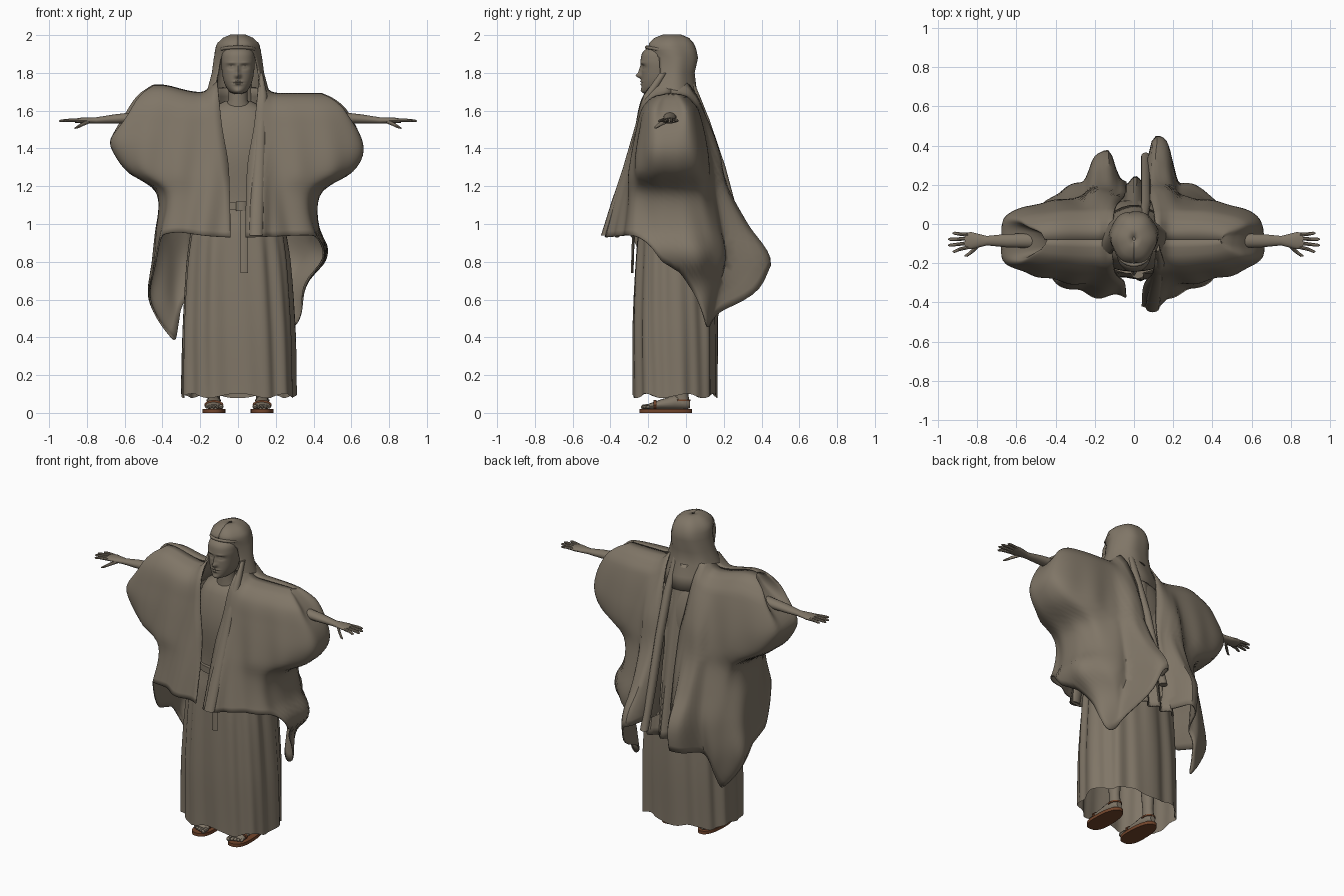
import bpy, bmesh
from math import sin, cos, pi, exp, radians
from mathutils import Vector

cube = bpy.data.objects.get("Cube")
if cube:
    bpy.data.objects.remove(cube, do_unlink=True)


def material(name, colour):
    m = bpy.data.materials.new(name)
    m.use_nodes = True
    m.diffuse_color = (*colour, 1)
    bsdf = next(n for n in m.node_tree.nodes if n.type == 'BSDF_PRINCIPLED')
    bsdf.inputs["Base Color"].default_value = (*colour, 1)
    return m


TAUPE = material("taupe", (0.215, 0.18, 0.135))
BROWN = material("sandal brown", (0.17, 0.06, 0.025))
X, Y, Z = Vector((1, 0, 0)), Vector((0, 1, 0)), Vector((0, 0, 1))


def curve(table, t):
    """Smooth interpolation through (position, value) pairs."""
    p = sorted(table)
    if t <= p[0][0]:
        return p[0][1]
    if t >= p[-1][0]:
        return p[-1][1]
    i = next(k for k in range(len(p) - 1) if t <= p[k + 1][0])

    def slope(k):
        a, b = p[max(k - 1, 0)], p[min(k + 1, len(p) - 1)]
        return (b[1] - a[1]) / (b[0] - a[0])
    h = p[i + 1][0] - p[i][0]
    s = (t - p[i][0]) / h
    q = s * s * (3 - 2 * s)
    return (p[i][1] * (1 - q) + p[i + 1][1] * q
            + h * s * (1 - s) * (slope(i) * (1 - s) - slope(i + 1) * s))


def bump(d, width, sharp=2):
    return exp(-abs(d / width) ** sharp)


def loft(name, rows, mat=TAUPE, closed=True, caps=True, thick=0):
    """Skin a list of point rows; closed rows may be capped at both ends."""
    bm = bmesh.new()
    vs = [[bm.verts.new(p) for p in r] for r in rows]
    n = len(rows[0])
    for a, b in zip(vs, vs[1:]):
        for i in range(n if closed else n - 1):
            j = (i + 1) % n
            bm.faces.new((a[i], a[j], b[j], b[i]))
    if closed and caps:
        bm.faces.new(vs[0])
        bm.faces.new(vs[-1])
    bmesh.ops.recalc_face_normals(bm, faces=bm.faces)
    mesh = bpy.data.meshes.new(name)
    bm.to_mesh(mesh)
    bm.free()
    mesh.materials.append(mat)
    ob = bpy.data.objects.new(name, mesh)
    bpy.context.collection.objects.link(ob)
    bpy.ops.object.select_all(action='DESELECT')
    ob.select_set(True)
    bpy.context.view_layer.objects.active = ob
    bpy.ops.object.shade_smooth_by_angle(angle=radians(40))
    if thick:
        mod = ob.modifiers.new("cloth", 'SOLIDIFY')
        mod.thickness, mod.offset = thick, 0


def tube(name, sections, u, v, n=12, mat=TAUPE):
    """Loft elliptical sections (x, y, z, radius along u, radius along v)."""
    rows = []
    for x, y, z, a, b in sections:
        rows.append([Vector((x, y, z)) + u * a * cos(2 * pi * k / n)
                     + v * b * sin(2 * pi * k / n) for k in range(n)])
    loft(name, rows, mat)


def power(c, e):
    return abs(c) ** e * (1 if c >= 0 else -1)


# Pleated robe with a narrow waist, open below
WIDTH = [(.09, .3), (.5, .29), (.95, .25), (1.1, .19), (1.4, .2), (1.6, .16), (1.65, .07)]
DEPTH = [(.09, .22), (.5, .22), (.95, .195), (1.1, .17), (1.4, .18), (1.6, .13), (1.65, .07)]
rows = []
for k in range(41):
    z = .09 + 1.56 * k / 40
    pleat = .014 * max(0, min(1, (1.15 - z) * 3))
    row = []
    for i in range(112):
        t = 2 * pi * i / 112
        f = 1 + pleat * 3 * (sin(9 * t + .6) * .6 + sin(16 * t + 2 * z) * .5)
        hem = .012 * sin(7 * t) if k == 0 else 0
        row.append((curve(WIDTH, z) * f * power(cos(t), .8),
                    -.06 + curve(DEPTH, z) * f * power(sin(t), .8), z + hem))
    rows.append(row)
loft("robe", rows, caps=False)

# Belt and its hanging tie
tube("belt", [(0, -.06, z, .215, .195) for z in (1.075, 1.115)], X, Y, 32)
tube("belt_knot", [(.02, -.26, z, .03, .018) for z in (1.07, 1.12)], X, Y)
tube("belt_tie", [(.032, y, z, .02, .007) for y, z in
                  ((-.285, .74), (-.28, .9), (-.262, 1.1))], X, Y, 4)

# Wide cloak, one draped half per side, closed along the shoulder ridge
FRONT = [(1.69, -.08), (1.68, -.15), (1.65, -.2), (1.6, -.235), (1.5, -.26), (1.3, -.3),
         (1.1, -.34), (.93, -.37)]
BACK = [(1.69, -.08), (1.68, -.01), (1.65, .03), (1.6, .07), (1.4, .12), (1.2, .15), (1, .19),
        (.8, .22), (.4, .17)]
INNER = [(1.68, .11), (1.5, .085), (1.3, .05), (.93, .04)]
RIDGE = [(1.6, 0), (1.4, .05), (1.2, .07), (1, .13), (.8, .215), (.5, .17)]
LEFT_OUT = [(1.69, .46), (1.66, .53), (1.6, .6), (1.45, .655), (1.36, .655), (1.27, .59),
            (1.19, .45), (1.1, .41), (.96, .425), (.88, .465), (.8, .455), (.72, .385),
            (.65, .35), (.5, .345)]
RIGHT_OUT = [(1.69, .48), (1.66, .56), (1.6, .62), (1.45, .68), (1.36, .645), (1.27, .57),
             (1.19, .44), (1.1, .41), (.95, .43), (.8, .45), (.62, .48), (.5, .44), (.38, .36)]
LEFT_HEM = [(-90, .93), (-35, .94), (-20, .92), (-8, .86), (10, .66), (32, .48), (46, .46),
            (62, .56), (78, .76), (90, .8)]
RIGHT_HEM = [(-90, .93), (-30, .94), (-10, .78), (10, .58), (30, .39), (48, .48),
             (70, .64), (90, .68)]


def cloak(name, side, out, hem, ridge_x, ridge_gain, front_gain, rise, notch, box):
    rows = []
    for k in range(37):
        v = (k / 36) ** 1.4
        row = []
        for i in range(81):
            deg = -90 + 180 * i / 80
            a = radians(deg)
            z = 1.69 - (1.69 - curve(hem, deg)) * v
            inner, yf, yb = curve(INNER, z), curve(FRONT, z), curve(BACK, z)
            reach = curve(out, z) - notch * bump(deg + 3, 16) * bump(z - 1.62, .1)
            x = inner + (reach - inner) * max(cos(a), 0) ** .8
            mid = -.08
            y = mid + (yb - mid if a > 0 else mid - yf) * power(sin(a), box)
            if a > 0:
                y += ridge_gain * curve(RIDGE, z) * bump(x - ridge_x, .07, 4)
            else:
                y -= front_gain * max(0, 1.45 - z) * bump(x - .09, .06, 4)
            # soft folds growing toward the hem
            y += .014 * v * sin(x * 34 + z * 5) * abs(sin(a))
            x += .012 * v * sin(deg * .16 + z * 7) * cos(a)
            # raised shoulder puff and a collar climbing to the hood
            z += (rise * bump(x - .42, .14) + .08 * bump(x - .1, .05)) * (1 - v) ** 4
            row.append((side * x, y, z))
        rows.append(row)
    loft(name, rows, closed=False, thick=.008)


cloak("left_cloak", 1, LEFT_OUT, LEFT_HEM, .135, 1, .13, 0, .05, .58)
cloak("right_cloak", -1, RIGHT_OUT, RIGHT_HEM, .165, .7, 0, .045, .15, .45)

# Veil panel down the back, with a loose fold, and scarf end down the front
rows = []
for k in range(25):
    v = k / 24
    rows.append([(.011 * u * (1 + .2 * v),
                  .05 + .17 * v ** .8 + .02 * v * sin(u * .9 + 1) - .0006 * u * u * (1 - v),
                  1.72 - 1.06 * v) for u in range(-10, 11)])
loft("back_veil", rows, closed=False, thick=.01)
tube("back_fold", [(.05, .02, 1.76, .02, .02), (.06, .1, 1.55, .025, .025),
                   (.06, .18, 1.3, .025, .03), (.06, .26, 1, .025, .03),
                   (.06, .34, .74, .025, .025)], X, Y)
tube("front_scarf", [(.122, -.12, 1.8, .008, .02), (.13, -.2, 1.68, .025, .025),
                     (.12, -.255, 1.5, .028, .02), (.11, -.315, 1.3, .03, .018),
                     (.1, -.38, 1.1, .035, .02), (.095, -.428, .94, .035, .022)], X, Y)

# Hood open at the face, flowing onto the shoulders
HOOD = [(2, .006, -.075, .008, 0), (1.998, .04, -.075, .05, 0), (1.982, .076, -.075, .09, 0),
        (1.957, .102, -.078, .116, 0), (1.938, .111, -.075, .123, 0), (1.92, .115, -.07, .125, .5),
        (1.88, .121, -.06, .122, .85), (1.8, .132, -.07, .112, .95), (1.72, .155, -.08, .13, .9),
        (1.65, .185, -.08, .155, .8), (1.57, .2, -.08, .17, .7)]
rows = []
for z, rx, yc, ry, gap in HOOD:
    row = []
    for i in range(41):
        t = gap + (2 * pi - 2 * gap) * i / 40
        f = 1 + .025 * sin(6 * t + 9 * z)
        row.append((rx * f * sin(t), yc - ry * f * cos(t), z))
    rows.append(row)
loft("hood", rows, closed=False, thick=.008)
bpy.ops.mesh.primitive_torus_add(major_radius=.09, minor_radius=.009, major_segments=32,
                                 minor_segments=8, location=(0, -.12, 1.92),
                                 rotation=(radians(-10), 0, 0))
band = bpy.context.object
band.name = "hair_band"
band.data.materials.append(TAUPE)
bpy.ops.object.shade_smooth()

# Head with a sculpted face
HEAD_W = [(1.688, .02), (1.7, .045), (1.74, .07), (1.8, .084), (1.87, .088), (1.92, .076), (1.955, .03)]
HEAD_F = [(1.688, -.215), (1.7, -.232), (1.74, -.235), (1.82, -.235), (1.87, -.24), (1.92, -.22), (1.955, -.15)]
FEATURES = [(0, 1.785, .014, .014, .026), (0, 1.812, .01, .026, .015), (0, 1.754, .024, .005, .008),
            (0, 1.74, .02, .006, .008), (0, 1.747, .026, .003, -.005), (0, 1.705, .02, .012, .006),
            (.034, 1.832, .02, .012, -.012), (-.034, 1.832, .02, .012, -.012),
            (.034, 1.83, .012, .006, .008), (-.034, 1.83, .012, .006, .008),
            (.036, 1.853, .024, .006, .005), (-.036, 1.853, .024, .006, .005)]
rows = []
for k in range(60):
    z = 1.688 + .267 * k / 59
    row = []
    for i in range(80):
        t = 2 * pi * i / 80
        x, half = curve(HEAD_W, z) * power(cos(t), .9), (-.04 - curve(HEAD_F, z)) / 2
        y = -.04 - half + half * power(sin(t), .9)
        if sin(t) < 0:
            y -= sum(amp * bump(x - fx, sx) * bump(z - fz, sz) for fx, fz, sx, sz, amp in FEATURES)
        row.append((x, y, z))
    rows.append(row)
loft("head", rows)
tube("neck", [(0, -.1, 1.6, .08, .07), (0, -.115, 1.66, .05, .05), (0, -.125, 1.76, .05, .05)], X, Y, 20)

for side, label in ((1, "left"), (-1, "right")):
    # Arm, flat hand and spread fingers
    tube(label + "_arm", [(side * x, -.085, z, a, b) for x, z, a, b in (
        (.3, 1.57, .05, .045), (.55, 1.562, .037, .03), (.65, 1.556, .034, .025),
        (.75, 1.548, .024, .017), (.79, 1.548, .034, .016), (.83, 1.548, .044, .015),
        (.862, 1.547, .04, .011))], Y, Z, 16)
    for k, (y, tip, length) in enumerate(((-.118, -.14, .925), (-.097, -.108, .947),
                                          (-.075, -.078, .948), (-.055, -.047, .925))):
        tube(f"{label}_finger_{k + 1}", [
            (side * .845, y, 1.548, .01, .01), (side * .89, (y + tip) / 2, 1.549, .009, .009),
            (side * (length - .01), tip, 1.546, .008, .007),
            (side * length, tip, 1.545, .003, .003)], Y, Z, 8)
    tube(label + "_thumb", [(side * .785, -.1, 1.545, .013, .012), (side * .82, -.135, 1.53, .012, .011),
                            (side * .85, -.158, 1.513, .009, .008), (side * .865, -.163, 1.507, .003, .003)],
         Y, Z, 8)

    # Foot, toes and sandal
    fx = side * .128
    tube(label + "_foot", [(fx, y, z, a, b) for y, z, a, b in (
        (.02, .045, .018, .02), (0, .05, .032, .032), (-.06, .055, .036, .038),
        (-.13, .045, .042, .027), (-.19, .035, .046, .016), (-.205, .032, .04, .012))], X, Z, 16)
    tube(label + "_ankle", [(fx, -.02, .05, .034, .04), (fx, -.025, .12, .03, .034),
                            (fx, -.03, .35, .045, .05)], X, Y, 16)
    for k in range(5):
        tx = fx + side * (k - 2) * .019
        r, end = (.013 if k == 0 else .009), -.238 + .007 * k
        tube(f"{label}_toe_{k + 1}", [(tx, -.19, .034, r, r), (tx, end + .008, .032, r, r),
                                      (tx, end, .03, r * .4, r * .4)], X, Z, 8)
    outline = [(fx + .06 * power(cos(t), .8) * (1 - .13 * sin(t)), -.107 + .14 * power(sin(t), .8))
               for t in (2 * pi * i / 32 for i in range(32))]
    loft(label + "_sandal_sole", [[(x, y, z) for x, y in outline] for z in (0, .02)], BROWN)
    tube(label + "_toe_strap", [(fx, y, .042, .051, .026) for y in (-.172, -.157)], X, Z, 16, BROWN)
    tube(label + "_heel_strap", [(fx, -.022, z, .039, .045) for z in (.062, .072)], X, Y, 16, BROWN)
